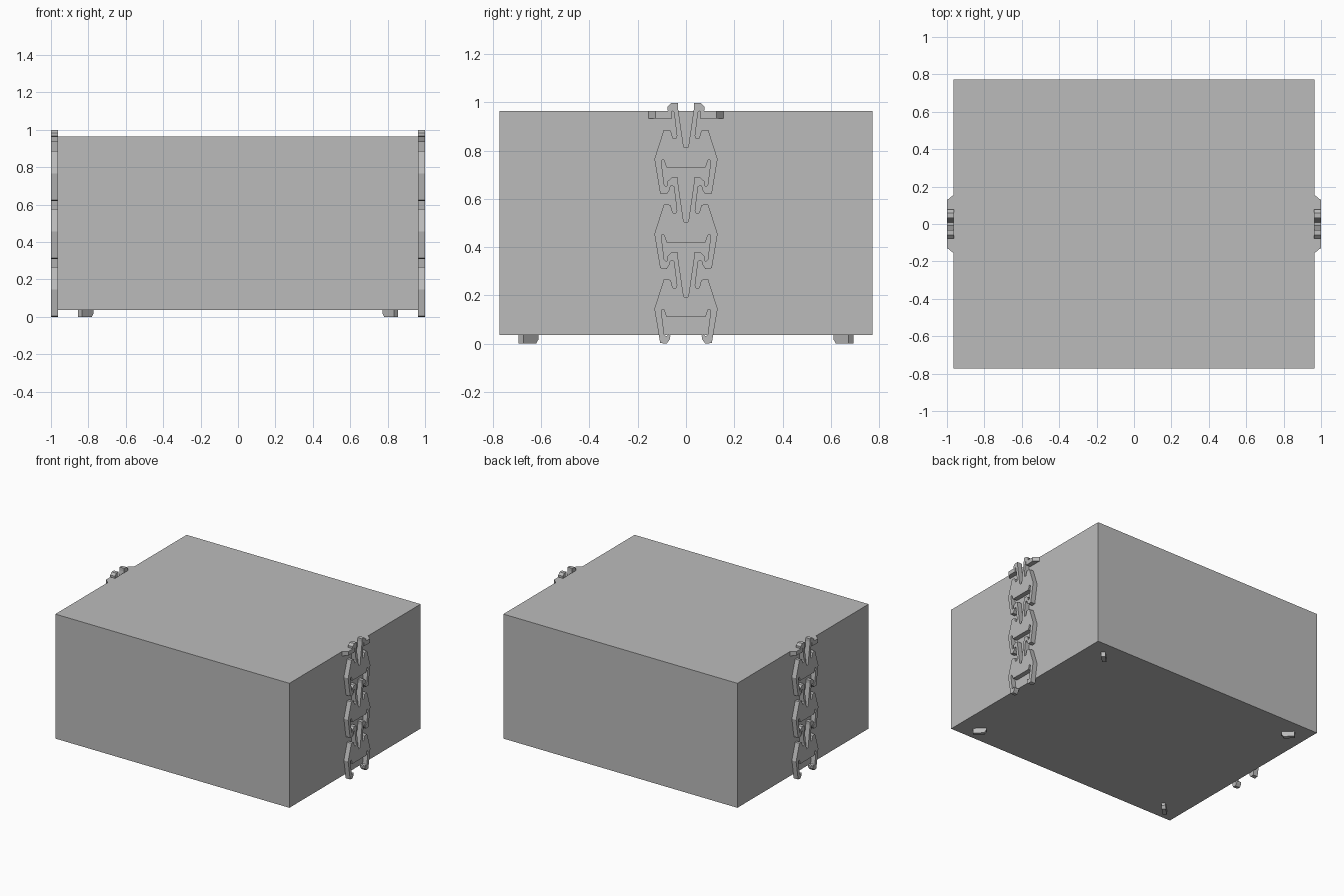
import bpy, bmesh
from math import radians
from mathutils import Matrix, Vector

cube = bpy.data.objects.get("Cube")
if cube:
    bpy.data.objects.remove(cube, do_unlink=True)

grey = bpy.data.materials.new("grey")
grey.use_nodes = True
colour = (0.5, 0.5, 0.5, 1)
grey.diffuse_color = colour
grey.node_tree.nodes["Principled BSDF"].inputs["Base Color"].default_value = colour


def prism(name, points, direction, mirror=(False, False)):
    """Extrude a closed outline along a direction, with optional mirroring."""
    bm = bmesh.new()
    face = bm.faces.new([bm.verts.new(p) for p in points])
    out = bmesh.ops.extrude_face_region(bm, geom=[face])
    moved = [v for v in out["geom"] if isinstance(v, bmesh.types.BMVert)]
    bmesh.ops.translate(bm, verts=moved, vec=direction)
    bmesh.ops.recalc_face_normals(bm, faces=bm.faces)
    mesh = bpy.data.meshes.new(name)
    bm.to_mesh(mesh)
    bm.free()
    mesh.materials.append(grey)
    obj = bpy.data.objects.new(name, mesh)
    bpy.context.collection.objects.link(obj)
    if any(mirror):
        mod = obj.modifiers.new("Mirror", 'MIRROR')
        mod.use_axis = (mirror[0], mirror[1], False)
        mod.use_mirror_merge = False
    return obj


# Box body
W, D, BOTTOM, TOP = 0.965, 0.773, 0.037, 0.965
prism("box_body", [(-W, -D, BOTTOM), (W, -D, BOTTOM), (W, D, BOTTOM), (-W, D, BOTTOM)],
      (0, 0, TOP - BOTTOM))

# Half outline of one snap link: centre slot, prong, shoulder, leg, hooked foot
half = [(0.007, 0.193), (0.011, 0.205), (0.033, 0.355), (0.033, 0.378),
        (0.06, 0.378), (0.077, 0.362), (0.077, 0.347), (0.069, 0.34),
        (0.058, 0.345), (0.05, 0.34),
        (0.038, 0.242), (0.042, 0.231), (0.053, 0.231), (0.057, 0.24),
        (0.063, 0.262), (0.07, 0.266), (0.092, 0.266),
        (0.131, 0.145), (0.107, 0.003), (0.08, 0.0), (0.066, 0.02),
        (0.065, 0.034), (0.071, 0.04), (0.082, 0.031), (0.09, 0.038),
        (0.102, 0.133), (0.098, 0.143), (0.091, 0.141), (0.081, 0.11)]
outline = half + [(-y, z) for y, z in reversed(half)]

# Three links stacked on each side
for i, label in enumerate(("lower", "middle", "upper")):
    prism(label + "_snap_link", [(0.962, y, z + 0.31 * i) for y, z in outline],
          (0.038, 0, 0), (True, False))

# Catch lugs beside the top prongs, with a slanted outer end
prism("top_catch", [(0.962, 0.058, 0.934), (1.0, 0.058, 0.934),
                    (1.0, 0.127, 0.934), (0.962, 0.158, 0.934)],
      (0, 0, TOP - 0.934), (True, True))

# Small feet set along the corner diagonals, chamfered at the inner end
turn = Matrix.Translation((0.813, 0.652, 0)) @ Matrix.Rotation(radians(45), 4, 'Z')
profile = [(0.045, 0), (0.045, 0.04), (-0.045, 0.04), (-0.045, 0.02), (-0.03, 0)]
prism("corner_foot", [turn @ Vector((x, -0.014, z)) for x, z in profile],
      turn.to_3x3() @ Vector((0, 0.028, 0)), (True, True))
